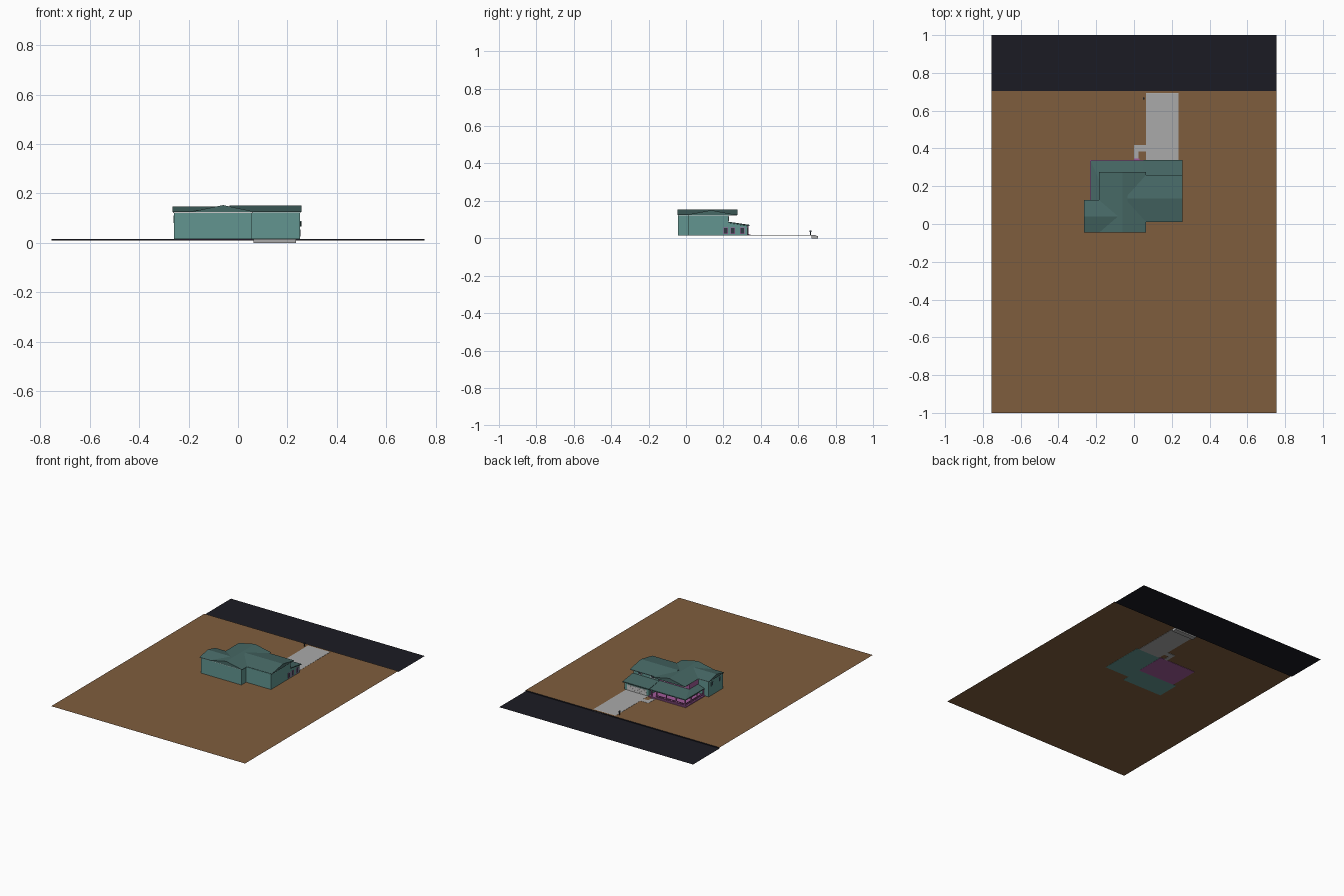
import bpy

if "Cube" in bpy.data.objects:
    bpy.data.objects.remove(bpy.data.objects["Cube"])

def mat(name, r, g, b):
    m = bpy.data.materials.new(name)
    m.diffuse_color = [(c / 255) ** 2.2 for c in (r, g, b)] + [1]
    m.use_nodes = True
    m.node_tree.nodes["Principled BSDF"].inputs["Base Color"].default_value = m.diffuse_color
    return m

SOIL = mat("soil", 126, 94, 64)
ASPHALT = mat("asphalt", 33, 33, 40)
CONCRETE = mat("concrete", 168, 168, 168)
TEAL = mat("teal_siding", 98, 148, 143)
ROOF = mat("roof_teal", 72, 104, 101)
PINK = mat("pink_paint", 160, 92, 152)
WHITE = mat("white_trim", 215, 215, 212)
GLASS = mat("dark_glass", 50, 60, 68)
G = 0.016  # ground level

def mesh(name, verts, faces, m):
    me = bpy.data.meshes.new(name)
    me.from_pydata(verts, [], faces)
    me.materials.append(m)
    ob = bpy.data.objects.new(name, me)
    bpy.context.collection.objects.link(ob)
    return ob

def prism(name, a, b, m):
    """Solid between two matching polygons."""
    n = len(a)
    faces = [tuple(range(n))[::-1], tuple(range(n, 2 * n))]
    faces += [(i, (i + 1) % n, (i + 1) % n + n, i + n) for i in range(n)]
    return mesh(name, a + b, faces, m)

def box(name, x0, x1, y0, y1, z0, z1, m):
    rect = [(x0, y0), (x1, y0), (x1, y1), (x0, y1)]
    return prism(name, [p + (z0,) for p in rect], [p + (z1,) for p in rect], m)

def slab(name, top, t, m):
    """Sloped roof sheet of thickness t below the given top polygon."""
    return prism(name, [(x, y, z - t) for x, y, z in top], top, m)

def gable(name, axis, s0, s1, e0, e1, ridge, eave=0.127, low=0.122):
    """Gabled roof along an axis, with closed ends and a pale eave board."""
    mid = (e0 + e1) / 2
    sec = [(e0, low + .003), (e1, low + .003), (e1, eave), (mid, ridge), (e0, eave)]
    place = (lambda s, e, z: (s, e, z)) if axis == 'X' else (lambda s, e, z: (e, s, z))
    prism(name, [place(s0, e, z) for e, z in sec], [place(s1, e, z) for e, z in sec], ROOF)
    i = .003
    p, q = place(s0 + i, e0 + i, low), place(s1 - i, e1 - i, low + .003)
    box(name + "_eave_board", p[0], q[0], p[1], q[1], low, low + .003, WHITE)

def window(name, axis, pos, c, z, w, h, m=TEAL):
    """Framed window lying on a wall whose normal is the given axis."""
    for part, k, d, mm in (("frame", 0, .0015, m), ("pane", .003, .002, GLASS)):
        a, b = c - w / 2 + k, c + w / 2 - k
        z0, z1 = z + k, z + h - k
        if axis == 'X':
            box(f"{name}_{part}", pos - d, pos + d, a, b, z0, z1, mm)
        else:
            box(f"{name}_{part}", a, b, pos - d, pos + d, z0, z1, mm)

# Lot, kerb and street
mesh("lawn", [(-.755, -1, G), (.755, -1, G), (.755, .705, G), (-.755, .705, G)], [(0, 1, 2, 3)], SOIL)
R = 0.009
mesh("street", [(-.755, .705, R), (.755, .705, R), (.755, 1, R), (-.755, 1, R)], [(0, 1, 2, 3)], ASPHALT)
mesh("kerb", [(-.755, .705, R), (.755, .705, R), (.755, .705, G), (-.755, .705, G)], [(0, 1, 2, 3)], ASPHALT)

# Driveway, apron and walkway
box("driveway", .063, .235, .33, .69, G - .002, G + .001, CONCRETE)
prism("driveway_apron", [(.063, .67, 0), (.063, .705, 0), (.063, .705, R + .002), (.063, .69, G + .001), (.063, .67, G)],
      [(.235, .67, 0), (.235, .705, 0), (.235, .705, R + .002), (.235, .69, G + .001), (.235, .67, G)], CONCRETE)
box("walkway", 0, .063, .383, .418, G - .002, G + .001, CONCRETE)
box("walkway_to_steps", 0, .025, .335, .383, G - .002, G + .001, CONCRETE)

# Mailbox
box("mailbox_post", .049, .053, .664, .668, G, .035, GLASS)
box("mailbox", .047, .055, .659, .671, .034, .043, GLASS)

# Two-storey body and wings
F = G - .001
box("main_body", -.18, .056, -.042, .22, F, .124, TEAL)
box("left_wing", -.26, -.18, -.042, .12, F, .124, TEAL)
box("right_wing", .056, .25, .01, .228, F, .124, TEAL)
box("upper_back_wall", -.18, .056, .22, .2215, G, .124, PINK)
box("porch_side_wall", -.1815, -.18, .12, .2215, G, .124, PINK)

# Upper roofs: long ridge plus two cross gables
gable("main_roof", 'Y', -.046, .275, -.185, .064, .153)
gable("left_roof", 'X', -.266, -.085, -.046, .127, .148)
gable("right_roof", 'X', -.035, .256, .01, .26, .1505)

# Garage with lean-to roof
prism("garage", [(.056, .228, F), (.056, .33, F), (.056, .33, .066), (.056, .228, .082)],
      [(.25, .228, F), (.25, .33, F), (.25, .33, .066), (.25, .228, .082)], TEAL)
slab("garage_roof", [(.05, .225, .089), (.256, .225, .089), (.256, .34, .072), (.05, .34, .072)], .006, ROOF)
box("garage_door", .075, .225, .33, .3325, G, .056, WHITE)
for i in range(1, 4):
    box(f"garage_door_groove_{i}", .075, .225, .332, .333, G + i * .01, G + i * .01 + .001, CONCRETE)
for i, y in enumerate((.212, .25, .3)):
    window(f"garage_side_window_{i}", 'X', .25, y, .022, .024, .036, PINK)

# Wraparound porch roof
slab("porch_roof_back", [(-.18, .22, .088), (.056, .22, .088), (.056, .335, .07), (-.23, .335, .07)], .006, ROOF)
slab("porch_roof_side", [(-.23, .125, .07), (-.18, .125, .088), (-.18, .22, .088), (-.23, .335, .07)], .006, ROOF)

# Porch deck, posts and railing
box("porch_deck", -.234, .056, .12, .338, F - .001, .023, PINK)
box("porch_step", 0, .03, .338, .346, G, .0195, PINK)
posts = [(x, .331) for x in (-.226, -.155, -.08, -.004, .034)] + [(-.226, y) for y in (.13, .2, .265)]
for i, (x, y) in enumerate(posts):
    box(f"porch_post_{i}", x - .003, x + .003, y - .003, y + .003, .023, .067, PINK)
for z in (.026, .038):
    box("back_rail", -.226, -.004, .3295, .3325, z, z + .003, PINK)
    box("side_rail", -.2275, -.2245, .13, .331, z, z + .003, PINK)
for i in range(26):
    x = -.22 + i * .0084
    box("back_baluster", x, x + .0015, .330, .332, .026, .039, PINK)
for i in range(23):
    y = .136 + i * .0084
    box("side_baluster", -.227, -.225, y, y + .0015, .026, .039, PINK)

# Doors and windows
box("front_door", 0, .025, .221, .224, .023, .062, WHITE)
for i, x in enumerate((-.14, -.06)):
    window(f"porch_window_{i}", 'Y', .222, x, .034, .04, .03, WHITE)
for i, x in enumerate((-.14, -.06, .02)):
    window(f"upper_back_window_{i}", 'Y', .222, x, .093, .03, .024, WHITE)
for i, x in enumerate((.1, .2)):
    window(f"upper_garage_window_{i}", 'Y', .228, x, .093, .03, .024, WHITE)
for i, y in enumerate((0, .08)):
    window(f"left_window_{i}", 'X', -.26, y, .08, .022, .03)
